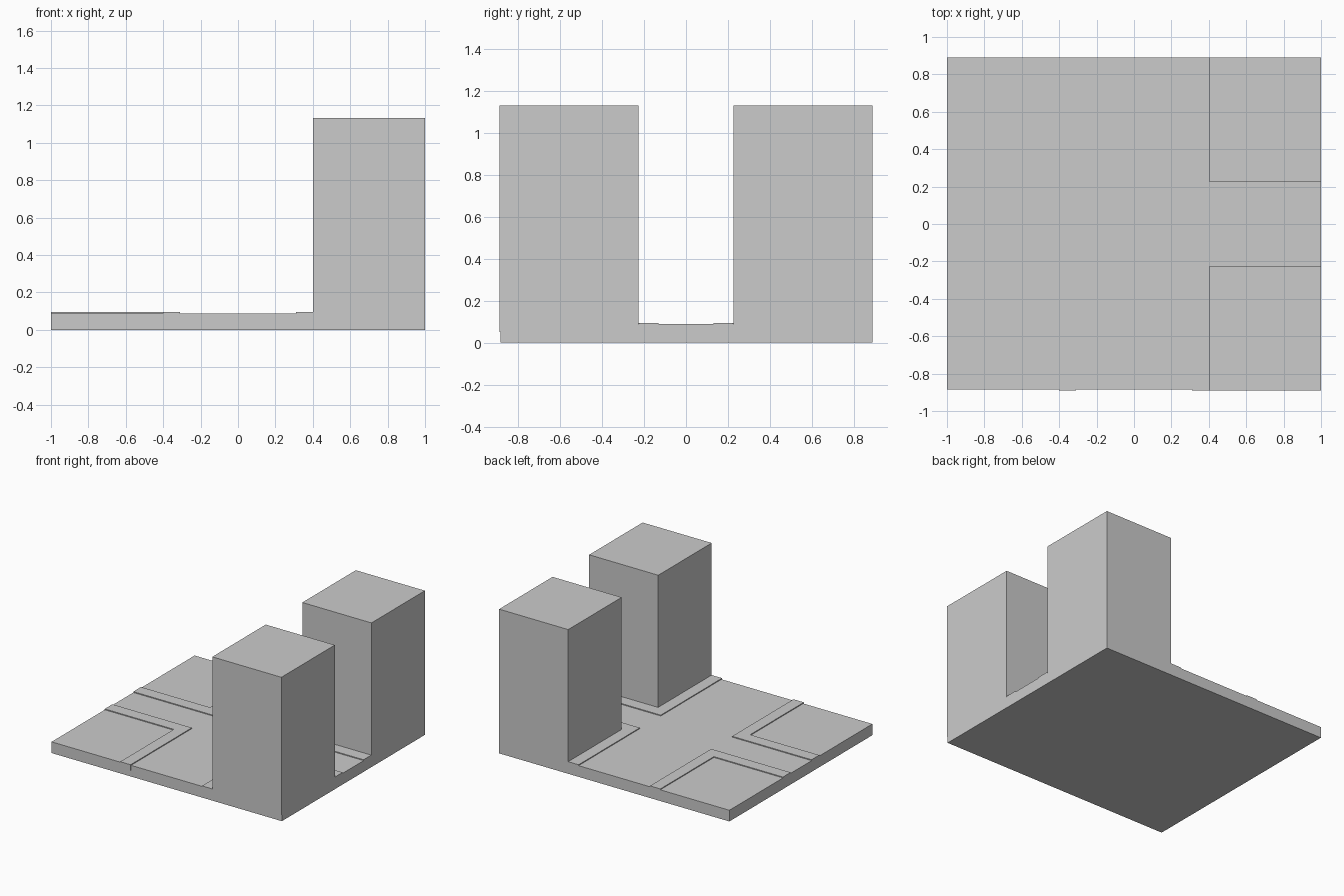
import bpy, bmesh

if "Cube" in bpy.data.objects:
    bpy.data.objects.remove(bpy.data.objects["Cube"])


def prism(name, outline, z0, z1):
    """Extrude a flat outline (counter-clockwise) from z0 to z1."""
    bm = bmesh.new()
    face = bm.faces.new([bm.verts.new((x, y, z0)) for x, y in outline])
    top = bmesh.ops.extrude_face_region(bm, geom=[face])["geom"]
    for v in top:
        if isinstance(v, bmesh.types.BMVert):
            v.co.z = z1
    bmesh.ops.recalc_face_normals(bm, faces=bm.faces[:])
    mesh = bpy.data.meshes.new(name)
    bm.to_mesh(mesh)
    bm.free()
    obj = bpy.data.objects.new(name, mesh)
    bpy.context.collection.objects.link(obj)
    return obj


def rect(x0, x1, y0, y1):
    return [(x0, y0), (x1, y0), (x1, y1), (x0, y1)]


# Ground slab carrying the crossroads
prism("ground_slab", rect(-1, 1, -0.884, 0.89), 0, 0.088)

# Raised L-shaped kerbs around the four corner lots
for sx, side in ((-1, "left"), (1, "right")):
    for sy, end in ((-1, "front"), (1, "back")):
        corner = [(0.31, 0.13), (1, 0.13), (1, 0.225), (0.4, 0.225),
                  (0.4, 0.89), (0.31, 0.89)]
        prism(f"sidewalk_{end}_{side}",
              [(sx * x, sy * y) for x, y in corner], 0.05, 0.095)

# Two tower blocks on the right-hand lots
for sy, end in ((-1, "front"), (1, "back")):
    y0, y1 = sorted((sy * 0.227, sy * 0.89))
    prism(f"tower_{end}", rect(0.4, 1, y0, y1), 0.05, 1.132)
